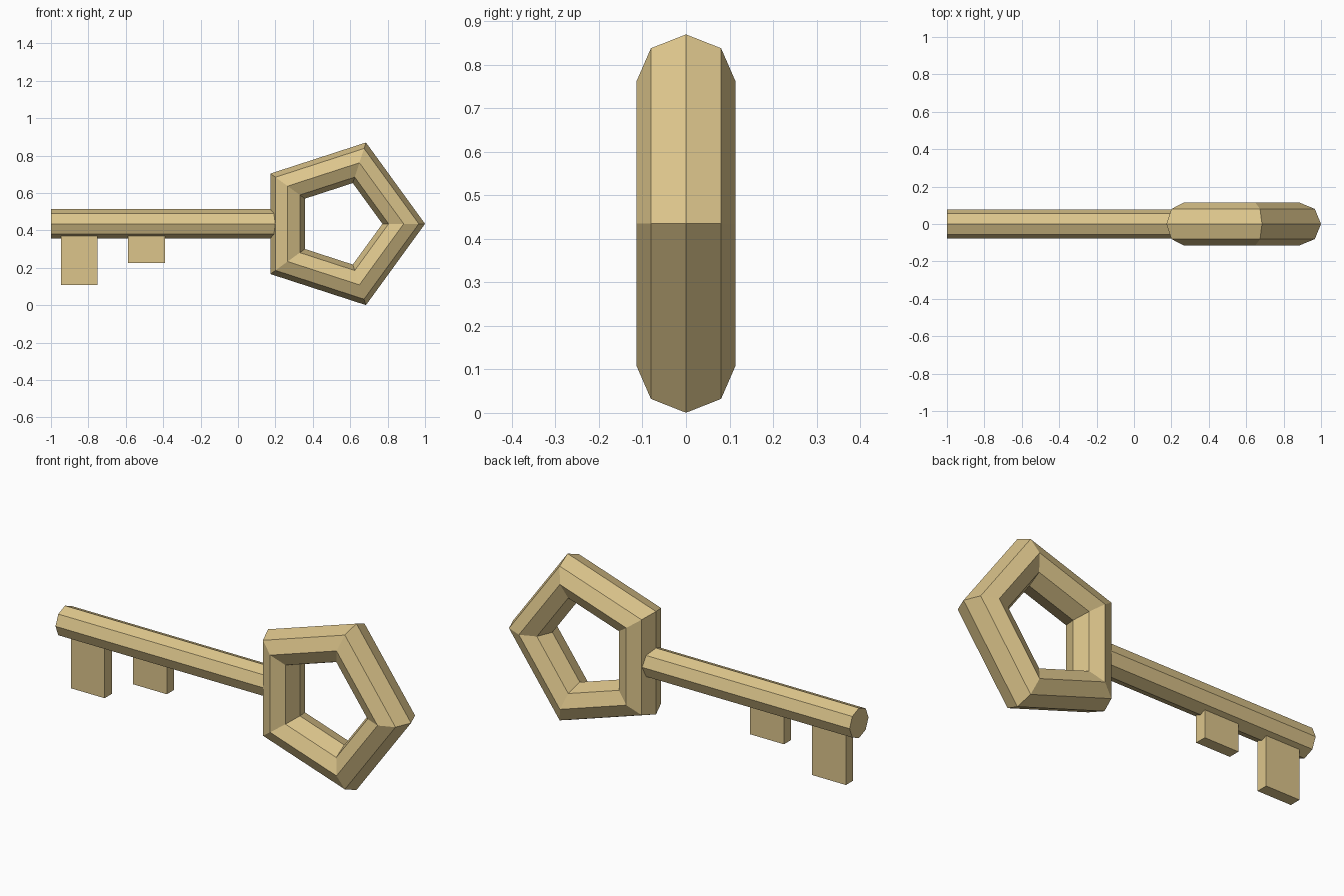
import bpy, bmesh, math
from mathutils import Matrix

if "Cube" in bpy.data.objects:
    bpy.data.objects.remove(bpy.data.objects["Cube"])

brass = bpy.data.materials.new("pale brass")
brass.diffuse_color = (0.72, 0.56, 0.26, 1)
brass.use_nodes = True
brass.node_tree.nodes["Principled BSDF"].inputs["Base Color"].default_value = brass.diffuse_color

MID_Z = 0.435   # height of the key's axis


def finish(name, bm):
    bmesh.ops.recalc_face_normals(bm, faces=bm.faces)
    mesh = bpy.data.meshes.new(name)
    bm.to_mesh(mesh)
    bm.free()
    mesh.materials.append(brass)
    obj = bpy.data.objects.new(name, mesh)
    bpy.context.collection.objects.link(obj)
    return obj


# Bow: five-sided ring with an eight-sided section
def ring(name, cx, major, minor, sides=5, section=8):
    bm = bmesh.new()
    loops = []
    for i in range(sides):
        a = 2 * math.pi * i / sides
        loop = []
        for j in range(section):
            b = 2 * math.pi * j / section
            r = major + minor * math.cos(b)
            loop.append(bm.verts.new((cx + r * math.cos(a), minor * math.sin(b),
                                      MID_Z + r * math.sin(a))))
        loops.append(loop)
    for i in range(sides):
        p, q = loops[i], loops[(i + 1) % sides]
        for j in range(section):
            k = (j + 1) % section
            bm.faces.new((p[j], q[j], q[k], p[k]))
    return finish(name, bm)


# Shaft: eight-sided rod along x, corners at top and bottom
def rod(name, x0, x1, radius):
    bm = bmesh.new()
    place = (Matrix.Translation(((x0 + x1) / 2, 0, MID_Z))
             @ Matrix.Rotation(math.pi / 2, 4, 'Y'))
    bmesh.ops.create_cone(bm, cap_ends=True, segments=8, radius1=radius,
                          radius2=radius, depth=x1 - x0, matrix=place)
    return finish(name, bm)


# Teeth: flat plates sunk into the shaft
def tooth(name, x0, x1, z0, z1, thick=0.06):
    bm = bmesh.new()
    place = (Matrix.Translation(((x0 + x1) / 2, 0, (z0 + z1) / 2))
             @ Matrix.Diagonal((x1 - x0, thick, z1 - z0, 1)))
    bmesh.ops.create_cube(bm, size=1, matrix=place)
    return finish(name, bm)


ring("bow", 0.543, 0.343, 0.114)
rod("shaft", -1.0, 0.25, 0.078)
tooth("long_tooth", -0.945, -0.75, 0.108, 0.42)
tooth("short_tooth", -0.587, -0.39, 0.225, 0.42)
